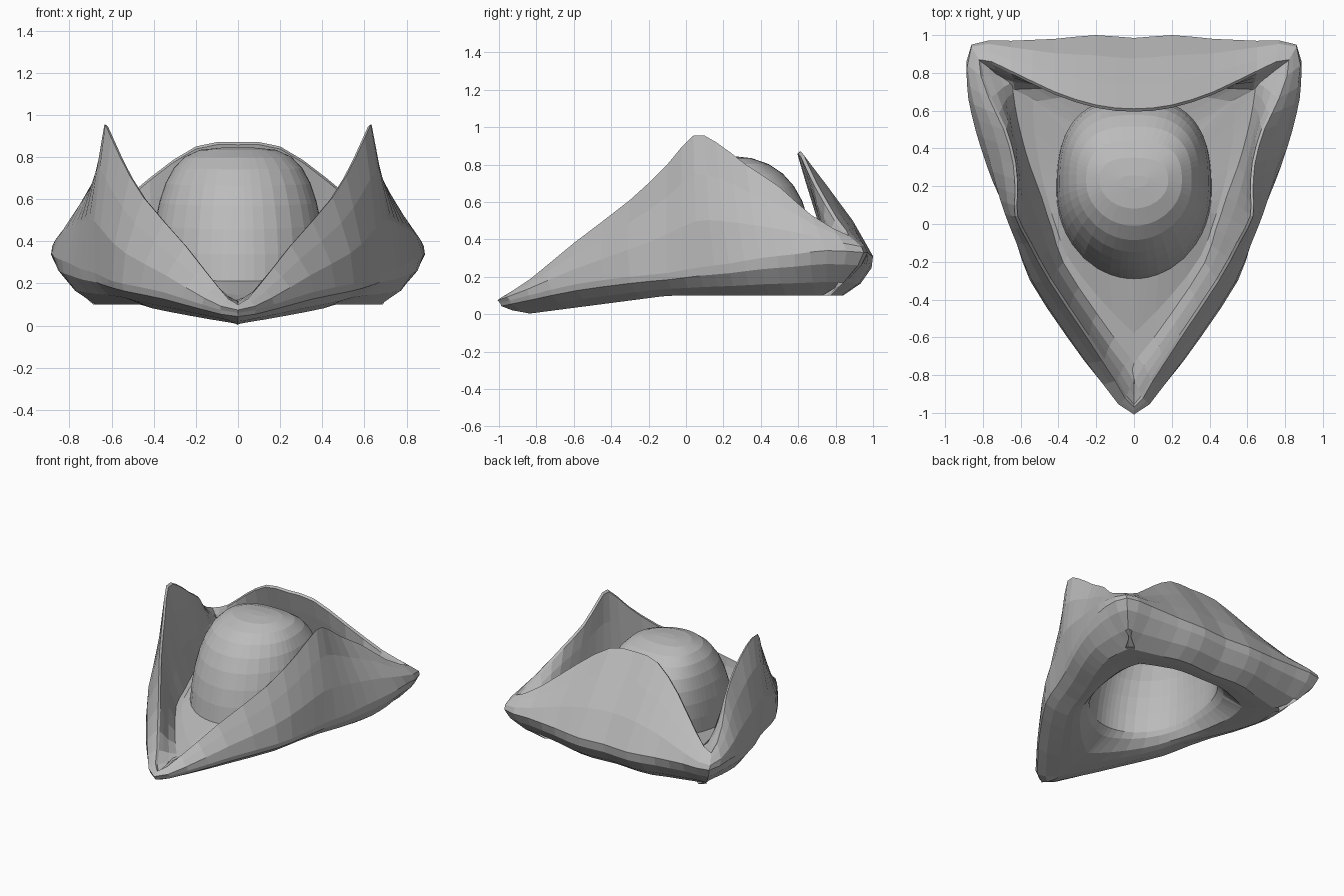
import bpy
import bmesh
import math
from mathutils import Vector

default_cube = bpy.data.objects.get("Cube")
if default_cube:
    bpy.data.objects.remove(default_cube, do_unlink=True)

felt = bpy.data.materials.new("grey felt")
felt.use_nodes = True
GREY = (0.5, 0.5, 0.5, 1)
felt.diffuse_color = GREY
felt.node_tree.nodes["Principled BSDF"].inputs["Base Color"].default_value = GREY
felt.node_tree.nodes["Principled BSDF"].inputs["Roughness"].default_value = 0.8

# Half of the brim, front tip to back centre: upturned edge, outermost bulge
STATIONS = [
    ((0, -.97, .10), (0, -.995, .06)),
    ((.1, -.83, .19), (.17, -.84, .1)),
    ((.25, -.6, .38), (.36, -.59, .16)),
    ((.45, -.3, .61), (.55, -.3, .2)),
    ((.56, -.1, .8), (.62, -.1, .22)),
    ((.63, .04, .955), (.68, .07, .25)),
    ((.63, .16, .92), (.75, .23, .27)),
    ((.64, .32, .8), (.81, .4, .3)),
    ((.69, .5, .68), (.86, .58, .32)),
    ((.77, .67, .53), (.885, .75, .34)),
    ((.82, .87, .42), (.86, .95, .33)),
    ((.65, .81, .51), (.65, .97, .33)),
    ((.42, .7, .7), (.42, .98, .32)),
    ((.2, .63, .85), (.2, 1, .31)),
    ((0, .61, .87), (0, .985, .31)),
]
CROWN_Y = .17


def closed_curve(column, steps=2):
    """Mirror one half-curve and smooth it into a closed loop."""
    half = [Vector(s[column]) for s in STATIONS]
    loop = half + [Vector((-p.x, p.y, p.z)) for p in half[-2:0:-1]]
    n = len(loop)
    out = []
    for i in range(n):
        a, b, c, d = (loop[(i + k) % n] for k in (-1, 0, 1, 2))
        for s in range(steps):
            t = s / steps
            out.append(b + .5 * t * ((c - a) + t * (2 * a - 5 * b + 4 * c - d
                                                   + t * (3 * (b - c) + d - a))))
    return out


def inward_normals(loop):
    n = len(loop)
    out = []
    for i in range(n):
        t = loop[(i + 2) % n] - loop[i - 2]
        out.append(Vector((-t.y, t.x, 0)).normalized())
    return out


def crown_ring(angles, phi, shrink, lift):
    """One level of the dome; phi runs from 0 at its foot to pi/2 on top."""
    up, flat = math.sin(phi), math.cos(phi)
    ring = []
    for a in angles:
        c, s = math.cos(a), math.sin(a)
        if s > 0:    # squarer, longer back
            c = math.copysign(abs(c) ** .75, c)
            reach = .49 * s ** .75 * flat ** .85
        else:
            reach = .46 * s * flat ** .7
        x = .41 * shrink * c * flat ** .5
        y = CROWN_Y + .06 * up + shrink * reach
        foot = .24 + lift + .1 * y
        ring.append(Vector((x, y, foot + (.845 + lift * .5 - foot) * up)))
    return ring


def loft(name, rings, capped=False):
    bm = bmesh.new()
    rows = [[bm.verts.new(p) for p in ring] for ring in rings]
    n = len(rows[0])
    for lower, upper in zip(rows, rows[1:]):
        for i in range(n):
            j = (i + 1) % n
            bm.faces.new((lower[i], lower[j], upper[j], upper[i]))
    if capped:
        for row in (rows[0], rows[-1]):
            bm.faces.new(row)
    bmesh.ops.recalc_face_normals(bm, faces=bm.faces)
    mesh = bpy.data.meshes.new(name)
    bm.to_mesh(mesh)
    bm.free()
    mesh.materials.append(felt)
    obj = bpy.data.objects.new(name, mesh)
    bpy.context.collection.objects.link(obj)


edge = closed_curve(0)
bulge = closed_curve(1)
normals = inward_normals(bulge)
angles = [math.atan2((p.y - CROWN_Y) / .46, p.x / .41) for p in bulge]

# Crown: outer dome, then a slightly smaller dome inside it
phis = [math.pi / 2 * k / 8 for k in range(8)] + [math.pi * .49]
outer = [crown_ring(angles, p, 1, 0) for p in phis]
inner = [crown_ring(angles, p, .96, -.05) for p in phis]
loft("crown", outer[::-1] + inner, capped=True)


def blend(ring_a, ring_b, t, push=0, dz=0):
    """Ring between two rings, pushed outward and raised."""
    return [a.lerp(b, t) - n * push + Vector((0, 0, dz))
            for a, b, n in zip(ring_a, ring_b, normals)]


def inset(distance, height):
    """Ring set in from the bulge; both arguments are rules on a point."""
    ring = []
    for p, n in zip(bulge, normals):
        q = p + n * distance(p)
        q.z = height(q)
        ring.append(q)
    return ring


def underside(q):
    return max(0, min(.1, .13 * (q.y + .86)))


def back_corner(p):
    return max(0, abs(p.x) + p.y - 1.3) * 2


# Brim: floor around the crown, upturned flaps, rounded outside, underside
floor = inset(lambda p: .2 + .06 * max(0, p.y), lambda q: .24 + .16 * q.y)
bottom = inset(lambda p: .16 + .11 * back_corner(p), underside)
lip = blend(bottom, inner[0], .6)
for q in lip:
    q.z = underside(q) + .01
inner_edge = [p + n * .015 - Vector((0, 0, .012)) for p, n in zip(edge, normals)]
brim_rings = [
    outer[0],
    blend(outer[0], floor, .6, dz=-.01),
    floor,
    blend(floor, inner_edge, .3, push=.015),
    blend(floor, inner_edge, .7, push=.005),
    inner_edge,
    edge,
    blend(edge, bulge, .3, push=.012),
    blend(edge, bulge, .65, push=.022),
    bulge,
    blend(bulge, bottom, .3, push=.04),
    blend(bulge, bottom, .7, push=.045),
    bottom,
    blend(bottom, lip, .5, dz=-.003),
    lip,
    blend(lip, inner[0], .75, dz=-.015),
    inner[0],
]
loft("upturned_brim", brim_rings)
